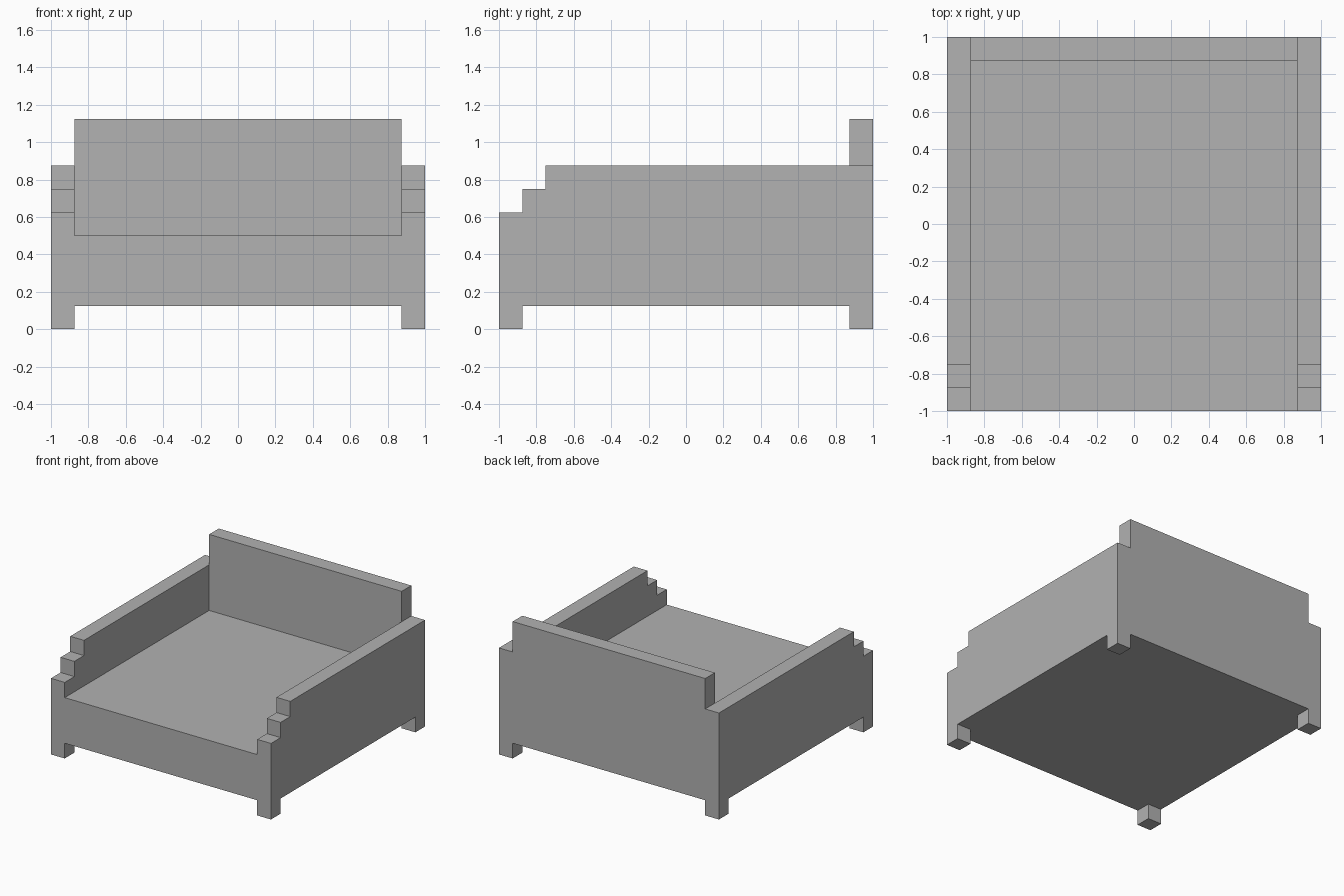
import bpy
import bmesh
from mathutils import Vector

cube = bpy.data.objects.get("Cube")
if cube:
    bpy.data.objects.remove(cube, do_unlink=True)

T = 0.125  # thickness of panels, feet and steps

grey = bpy.data.materials.new("plain_grey")
grey.use_nodes = True
colour = (0.445, 0.445, 0.445, 1)
grey.diffuse_color = colour
grey.node_tree.nodes["Principled BSDF"].inputs["Base Color"].default_value = colour


def extrude_profile(name, profile, x0, x1):
    """Extrude a (y, z) outline along x."""
    bm = bmesh.new()
    face = bm.faces.new([bm.verts.new((x0, y, z)) for y, z in profile])
    result = bmesh.ops.extrude_face_region(bm, geom=[face])
    moved = [v for v in result["geom"] if isinstance(v, bmesh.types.BMVert)]
    bmesh.ops.translate(bm, verts=moved, vec=Vector((x1 - x0, 0, 0)))
    bmesh.ops.recalc_face_normals(bm, faces=bm.faces)
    mesh = bpy.data.meshes.new(name)
    bm.to_mesh(mesh)
    bm.free()
    mesh.materials.append(grey)
    obj = bpy.data.objects.new(name, mesh)
    bpy.context.collection.objects.link(obj)
    return obj


def rectangle(y0, y1, z0, z1):
    return [(y0, z0), (y1, z0), (y1, z1), (y0, z1)]


# Side panels with feet and stepped armrest fronts
side = [(-1, 0), (-1 + T, 0), (-1 + T, T), (1 - T, T), (1 - T, 0), (1, 0),
        (1, 7 * T), (-1 + 2 * T, 7 * T), (-1 + 2 * T, 6 * T),
        (-1 + T, 6 * T), (-1 + T, 5 * T), (-1, 5 * T)]
for label, sign in (("left", 1), ("right", -1)):
    extrude_profile(label + "_armrest", side, sign * (1 - T), sign)

# Seat block and backrest between the sides
extrude_profile("seat", rectangle(-1, 1 - T, T, 4 * T), -1 + T, 1 - T)
extrude_profile("backrest", rectangle(1 - T, 1, T, 9 * T), -1 + T, 1 - T)
